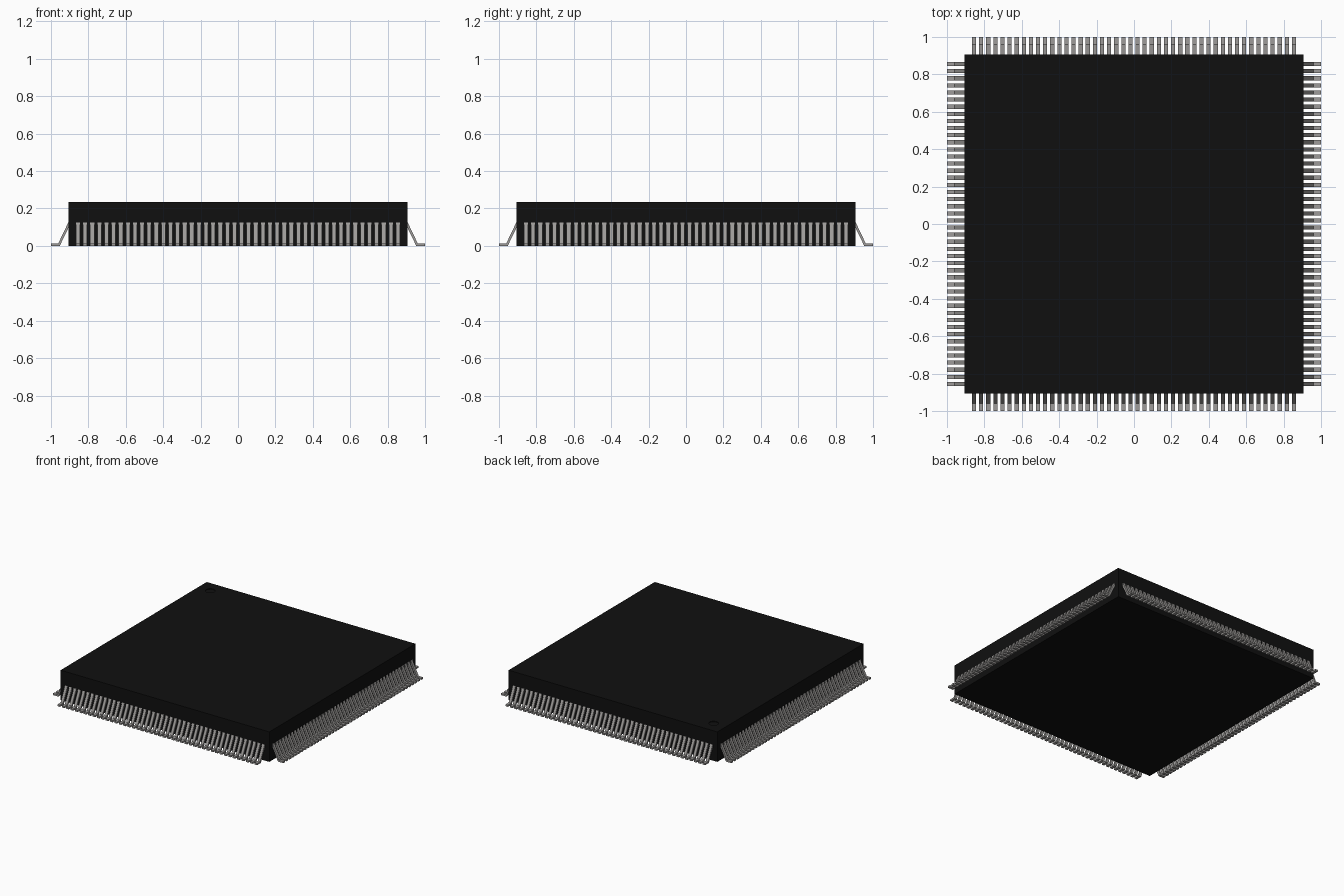
import bpy, bmesh, math
from mathutils import Matrix, Vector

cube = bpy.data.objects.get("Cube")
if cube:
    bpy.data.objects.remove(cube, do_unlink=True)

HALF, TOP = 0.905, 0.235        # package half width and height
PINS, SPAN, WIDTH = 46, 0.855, 0.022


def material(name, colour):
    m = bpy.data.materials.new(name)
    m.use_nodes = True
    m.diffuse_color = colour
    m.node_tree.nodes["Principled BSDF"].inputs["Base Color"].default_value = colour
    return m


def make_object(name, bm, mat):
    bmesh.ops.recalc_face_normals(bm, faces=bm.faces)
    mesh = bpy.data.meshes.new(name)
    bm.to_mesh(mesh)
    bm.free()
    mesh.materials.append(mat)
    obj = bpy.data.objects.new(name, mesh)
    bpy.context.collection.objects.link(obj)
    return obj


black = material("black plastic", (0.005, 0.005, 0.005, 1))
metal = material("grey metal", (0.34, 0.33, 0.32, 1))

# Square package
bm = bmesh.new()
bmesh.ops.create_cube(bm, size=1, matrix=Matrix.Translation((0, 0, TOP / 2))
                      @ Matrix.Diagonal((2 * HALF, 2 * HALF, TOP, 1)))
body = make_object("package_body", bm, black)

# Shallow round orientation dimple in one top corner
bm = bmesh.new()
bmesh.ops.create_cone(bm, cap_ends=True, segments=24, radius1=0.035, radius2=0.035,
                      depth=0.02, matrix=Matrix.Translation((-0.8, 0.8, TOP + 0.005)))
cutter = make_object("dimple_cutter", bm, black)
cutter.hide_render = True
cutter.hide_set(True)
cut = body.modifiers.new("dimple", "BOOLEAN")
cut.operation = "DIFFERENCE"
cut.object = cutter
bpy.context.view_layer.objects.active = body
bpy.ops.object.modifier_apply(modifier=cut.name)
bpy.data.objects.remove(cutter, do_unlink=True)

# Bent pin profile as (distance from centre, height): sloping leg, then flat foot
PROFILE = [(0.9, 0.126), (0.907, 0.126), (0.961, 0.013), (1.0, 0.013),
           (1.0, 0.0), (0.953, 0.0), (0.9, 0.11)]

# One row of pins per side
for side, name in enumerate(["left_pins", "back_pins", "right_pins", "front_pins"]):
    turn = Matrix.Rotation(side * math.pi / 2, 3, "Z")
    bm = bmesh.new()
    for i in range(PINS):
        y = -SPAN + 2 * SPAN * i / (PINS - 1)
        face = bm.faces.new([bm.verts.new(turn @ Vector((d, y - WIDTH / 2, z)))
                             for d, z in PROFILE])
        out = bmesh.ops.extrude_face_region(bm, geom=[face])["geom"]
        bmesh.ops.translate(bm, vec=turn @ Vector((0, WIDTH, 0)),
                            verts=[v for v in out if isinstance(v, bmesh.types.BMVert)])
    make_object(name, bm, metal)
